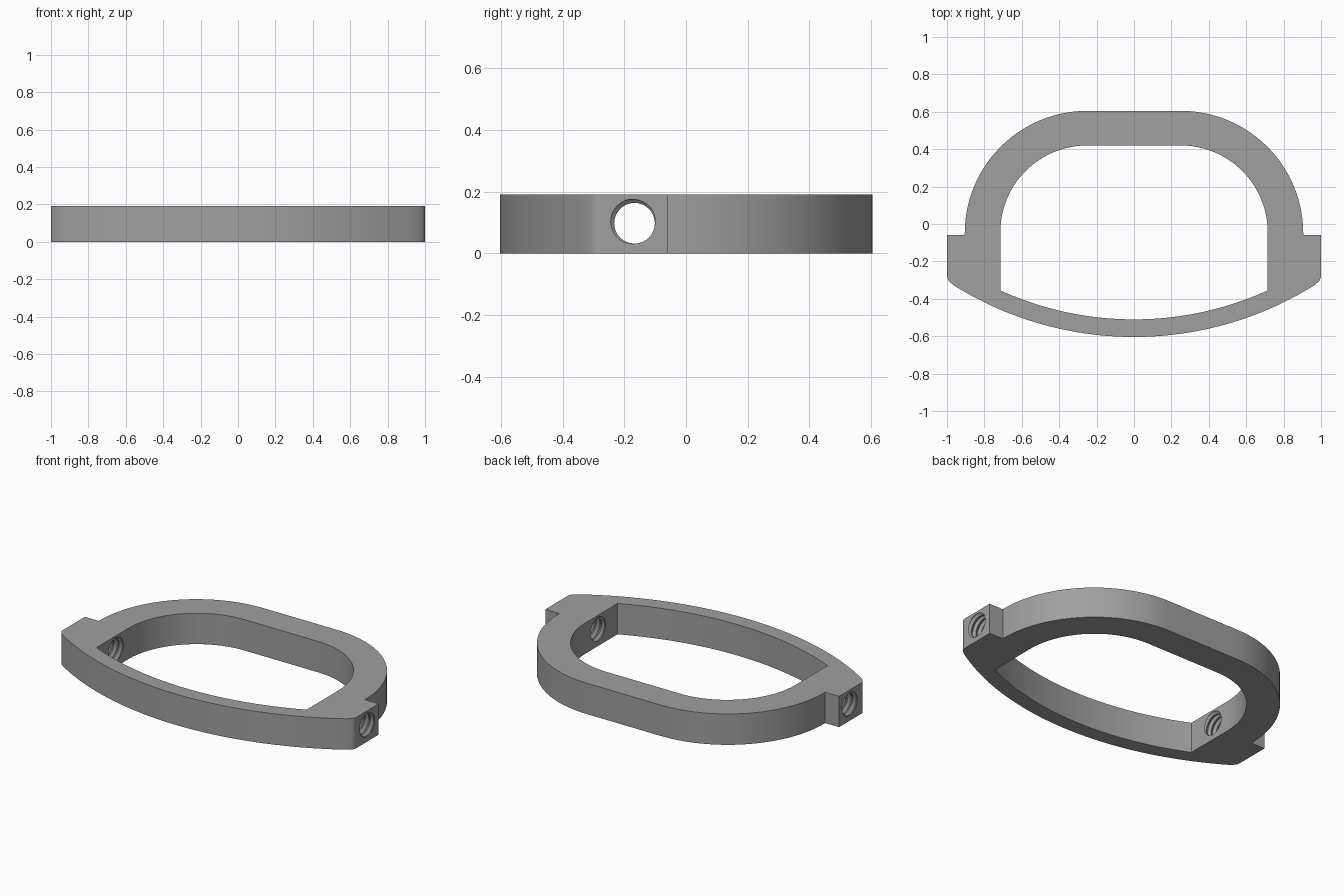
import bpy, bmesh, math

if "Cube" in bpy.data.objects:
    bpy.data.objects.remove(bpy.data.objects["Cube"])

HEIGHT = 0.19
HOLE_Y, HOLE_Z = -0.167, 0.0975
PITCH, MINOR, MAJOR = 0.035, 0.066, 0.08


def arc(cx, cy, r, a0, a1, n):
    """Points on an arc, angles in degrees."""
    return [(cx + r * math.cos(math.radians(a0 + (a1 - a0) * i / n)),
             cy + r * math.sin(math.radians(a0 + (a1 - a0) * i / n))) for i in range(n + 1)]


def mirrored(half):
    """Close a right-hand half profile (bottom centre to top) across x = 0."""
    return half + [(-x, y) for x, y in reversed(half) if abs(x) > 1e-6]


def bow(r, x_end):
    """Shallow front arc from the centre line out to x_end."""
    cy = 1.216
    end = -90 + math.degrees(math.asin(x_end / r))
    return arc(0, cy, r, -90, end, 20)


def make_object(name, bm):
    bmesh.ops.recalc_face_normals(bm, faces=bm.faces)
    mesh = bpy.data.meshes.new(name)
    bm.to_mesh(mesh)
    bm.free()
    obj = bpy.data.objects.new(name, mesh)
    bpy.context.collection.objects.link(obj)
    return obj


# Frame: outer outline with side lugs, inner opening, extruded upwards
outer = mirrored(bow(1.82, 0.965)
                 + arc(0.955, -0.276, 0.045, -50, 0, 5)
                 + [(1.0, -0.06), (0.905, -0.06)]
                 + arc(0.25, -0.05, 0.655, 0, 90, 28))
inner = mirrored(bow(1.726, 0.715) + arc(0.25, -0.045, 0.465, 0, 90, 28))

bm = bmesh.new()
edges = []
for loop in (outer, inner):
    vs = [bm.verts.new((x, y, 0)) for x, y in loop]
    edges += [bm.edges.new((vs[i - 1], vs[i])) for i in range(len(vs))]
bmesh.ops.triangle_fill(bm, edges=edges, use_beauty=True)
top = bmesh.ops.extrude_face_region(bm, geom=bm.faces[:])["geom"]
bmesh.ops.translate(bm, vec=(0, 0, HEIGHT),
                    verts=[g for g in top if isinstance(g, bmesh.types.BMVert)])
frame = make_object("ring_frame", bm)


def thread_cutter(name, flip):
    """Helical thread along x, used to tap one lug."""
    seg, turns = 32, 13
    profile = [(0.0, MINOR), (0.2, MINOR), (0.54, MAJOR), (0.66, MAJOR)]
    start = 1.0 - 10 * PITCH - 0.975 * PITCH     # groove meets the lug face at its upper front
    bm = bmesh.new()
    columns = []
    for n in range(seg * turns + 1):
        a = 2 * math.pi * n / seg
        columns.append([bm.verts.new((start + PITCH * (n / seg + t),
                                      r * math.cos(a), r * math.sin(a))) for t, r in profile])
    for n in range(seg * turns):
        c, d = columns[n], columns[n + 1]
        for k in range(3):
            bm.faces.new((c[k], d[k], d[k + 1], c[k + 1]))
        # join to the next turn of the helix
        if n + seg + 1 <= seg * turns:
            e, f = columns[n + seg], columns[n + seg + 1]
            bm.faces.new((c[3], d[3], f[0], e[0]))
    # close both ends with a fan onto the axis
    rim = [e for e in bm.edges if e.is_boundary]
    length = PITCH * (turns + 1)
    ends = [bm.verts.new((start - 0.05, 0, 0)), bm.verts.new((start + length + 0.05, 0, 0))]
    for e in rim:
        mid = (e.verts[0].co.x + e.verts[1].co.x) / 2
        bm.faces.new((e.verts[0], e.verts[1], ends[mid > start + length / 2]))
    obj = make_object(name, bm)
    obj.location = (0, HOLE_Y, HOLE_Z)
    if flip:
        obj.rotation_euler.z = math.pi
    obj.hide_render = True
    return obj


# Threaded holes through both lugs
cutters = [thread_cutter("right_thread_cutter", False), thread_cutter("left_thread_cutter", True)]
bpy.context.view_layer.objects.active = frame
frame.select_set(True)
for cutter in cutters:
    mod = frame.modifiers.new(cutter.name, 'BOOLEAN')
    mod.operation = 'DIFFERENCE'
    mod.solver = 'EXACT'
    mod.object = cutter
    bpy.ops.object.modifier_apply(modifier=mod.name)
for cutter in cutters:
    bpy.data.objects.remove(cutter)

# Plain grey finish
grey = bpy.data.materials.new("mid_grey")
grey.diffuse_color = (0.35, 0.35, 0.35, 1)
grey.use_nodes = True
grey.node_tree.nodes["Principled BSDF"].inputs["Base Color"].default_value = grey.diffuse_color
frame.data.materials.clear()
frame.data.materials.append(grey)
bpy.ops.object.shade_smooth_by_angle(angle=math.radians(25))
